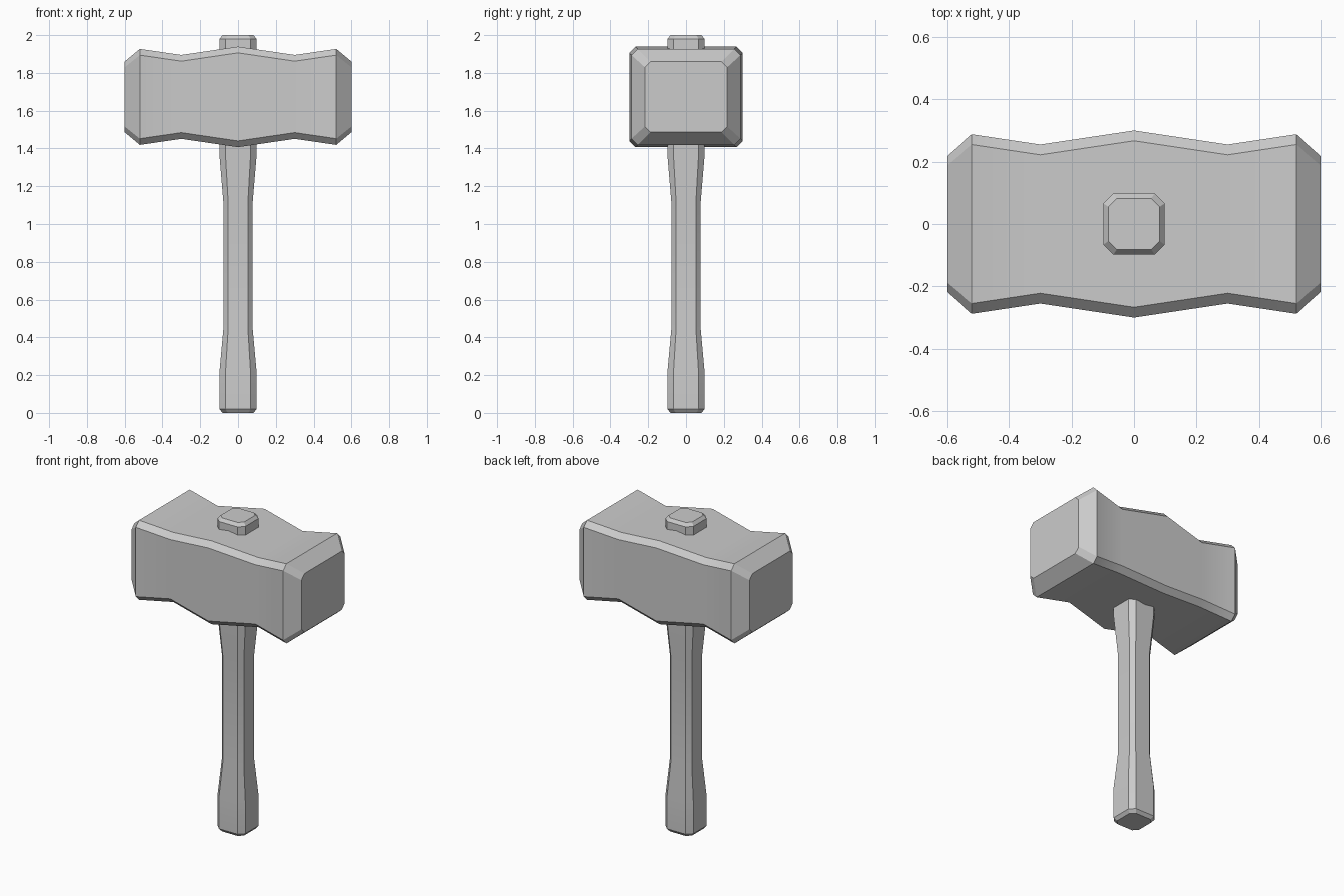
import bpy, bmesh, math
from mathutils import Vector

if "Cube" in bpy.data.objects:
    bpy.data.objects.remove(bpy.data.objects["Cube"])


def ring(a, b, c):
    """Chamfered rectangle outline with half sizes a, b and corner cut c."""
    return [(a, c - b), (a, b - c), (a - c, b), (c - a, b),
            (-a, b - c), (-a, c - b), (c - a, -b), (a - c, -b)]


def loft(name, sections, place):
    """Skin sections (position, half a, half b, chamfer) into a closed solid."""
    bm = bmesh.new()
    rings = [[bm.verts.new(place(t, u, v)) for u, v in ring(a, b, c)]
             for t, a, b, c in sections]
    for lo, hi in zip(rings, rings[1:]):
        for i in range(8):
            j = (i + 1) % 8
            bm.faces.new((lo[i], lo[j], hi[j], hi[i]))
    bm.faces.new(rings[0][::-1])
    bm.faces.new(rings[-1])
    bmesh.ops.recalc_face_normals(bm, faces=bm.faces)
    mesh = bpy.data.meshes.new(name)
    bm.to_mesh(mesh)
    bm.free()
    obj = bpy.data.objects.new(name, mesh)
    bpy.context.collection.objects.link(obj)
    bpy.ops.object.select_all(action='DESELECT')
    obj.select_set(True)
    bpy.context.view_layer.objects.active = obj
    bpy.ops.object.shade_smooth_by_angle(angle=math.radians(30))
    return obj


# Hammer head: wavy block with tapered striking faces, mirrored about x = 0
half = [(0.3, 0.255, 0.222, 0.033), (0.52, 0.288, 0.254, 0.033),
        (0.6, 0.218, 0.187, 0.03)]
head = ([(-x, a, b, c) for x, a, b, c in reversed(half)]
        + [(0, 0.3, 0.266, 0.033)] + half)
loft("hammer_head", head, lambda t, u, v: Vector((t, u, 1.673 + v)))

# Handle: chamfered square shaft, narrow at the grip, poking out of the head
shaft = [(0, 0.082, 0.027), (0.02, 0.098, 0.032), (0.22, 0.098, 0.032),
         (0.45, 0.077, 0.025), (1.11, 0.077, 0.025), (1.36, 0.098, 0.032),
         (1.98, 0.098, 0.032), (2.0, 0.082, 0.027)]
loft("handle", [(z, r, r, c) for z, r, c in shaft],
     lambda t, u, v: Vector((u, v, t)))
